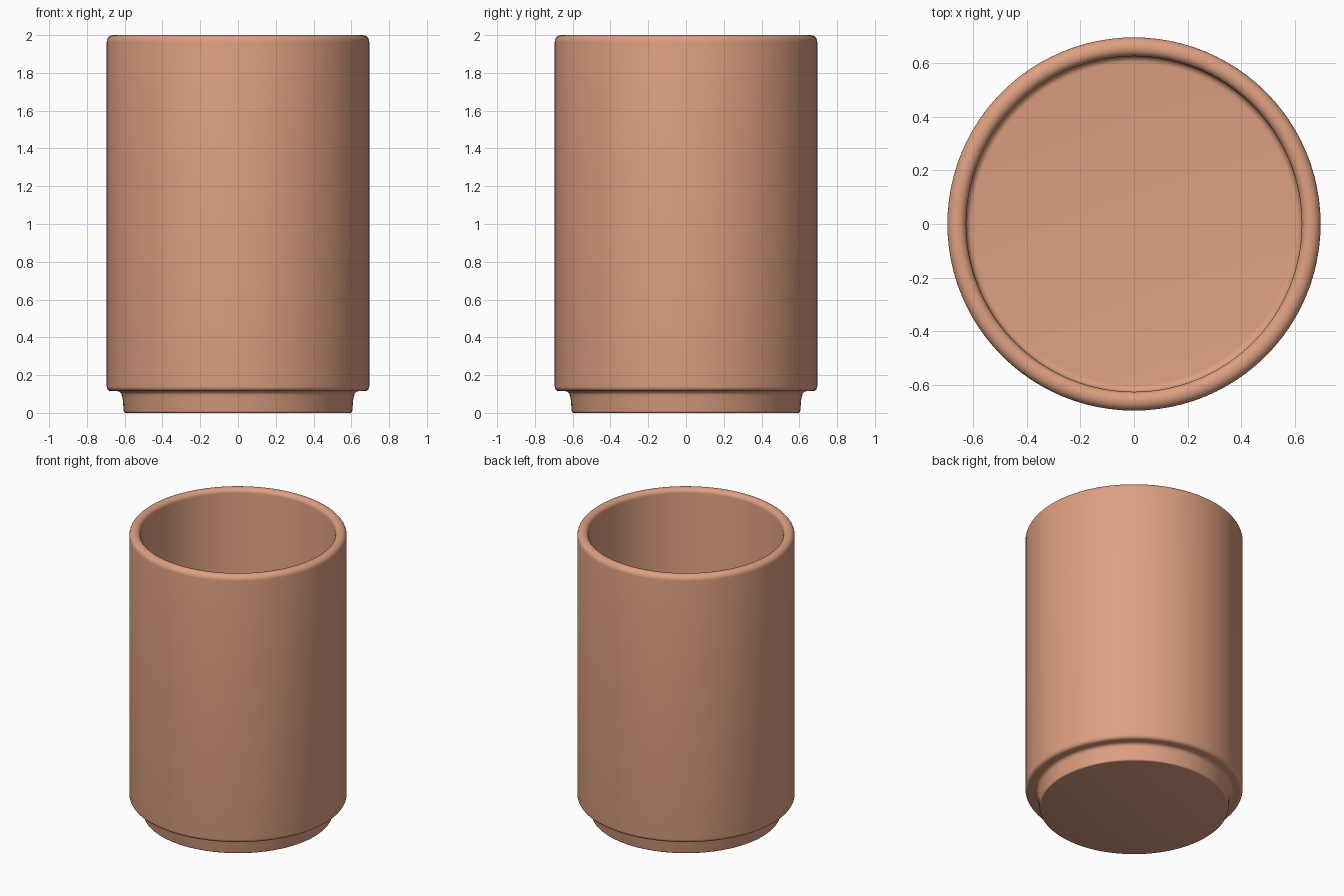
import bpy, bmesh
from math import sin, cos, pi, radians

if "Cube" in bpy.data.objects:
    bpy.data.objects.remove(bpy.data.objects["Cube"])

SEGMENTS = 96


def arc(cx, cz, r, a0, a1, n=6):
    """Rounded profile corner, angles in degrees."""
    return [(cx + r * cos(radians(a0 + (a1 - a0) * i / n)),
             cz + r * sin(radians(a0 + (a1 - a0) * i / n))) for i in range(n + 1)]


def lathe(name, profile):
    """Revolve a profile that starts and ends on the z axis."""
    bm = bmesh.new()
    rings = [[bm.verts.new((r * cos(2 * pi * i / SEGMENTS), r * sin(2 * pi * i / SEGMENTS), z))
              for i in range(SEGMENTS)] for r, z in profile]
    for a, b in zip(rings, rings[1:]):
        for i in range(SEGMENTS):
            j = (i + 1) % SEGMENTS
            bm.faces.new((a[i], a[j], b[j], b[i]))
    # flat underside and inner floor
    bm.faces.new(rings[0][::-1])
    bm.faces.new(rings[-1])
    bmesh.ops.recalc_face_normals(bm, faces=bm.faces)
    mesh = bpy.data.meshes.new(name)
    bm.to_mesh(mesh)
    bm.free()
    obj = bpy.data.objects.new(name, mesh)
    bpy.context.collection.objects.link(obj)
    bpy.context.view_layer.objects.active = obj
    obj.select_set(True)
    bpy.ops.object.shade_smooth_by_angle(angle=radians(35))
    return obj


profile = (
    # stacking foot with a concave fillet under the body
    arc(0.595, 0.01, 0.01, -90, 0, 3)
    + [(0.61, 0.07)]
    + arc(0.64, 0.09, 0.025, 180, 90, 5)
    # outer wall with rounded bottom edge and rim
    + arc(0.67, 0.14, 0.025, -90, 0)
    + arc(0.66, 1.965, 0.035, 0, 90)
    + arc(0.655, 1.97, 0.03, 90, 180)
    # inner wall and floor
    + arc(0.60, 0.205, 0.025, 0, -90)
)
cup = lathe("cup_body", profile)

clay = bpy.data.materials.new("clay")
clay.diffuse_color = (0.73, 0.35, 0.22, 1)
clay.use_nodes = True
clay.node_tree.nodes["Principled BSDF"].inputs["Base Color"].default_value = clay.diffuse_color
cup.data.materials.append(clay)
